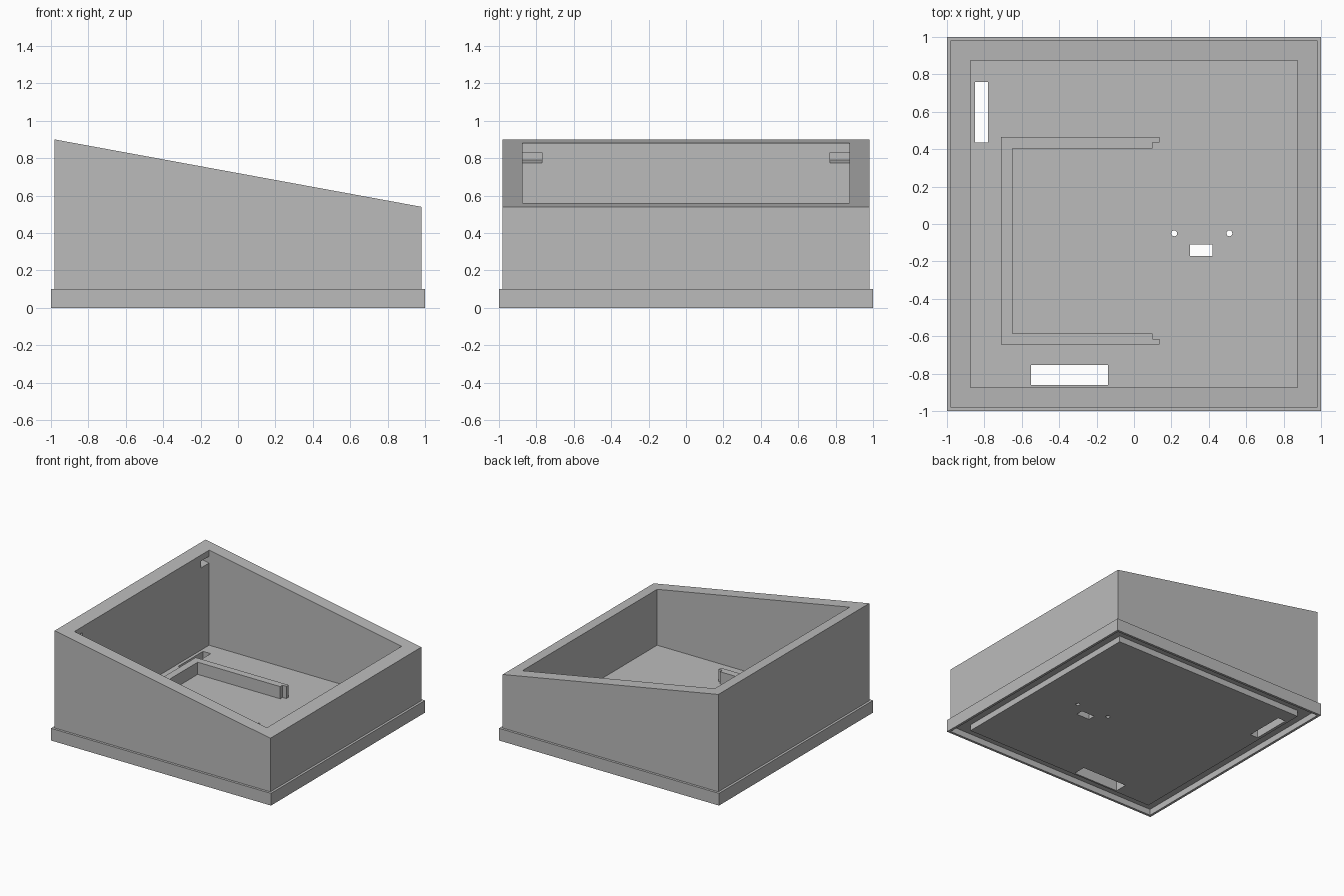
import bpy
import bmesh
import math

if "Cube" in bpy.data.objects:
    bpy.data.objects.remove(bpy.data.objects["Cube"], do_unlink=True)

grey = bpy.data.materials.new("plain grey")
grey.use_nodes = True
colour = (0.5, 0.5, 0.5, 1)
grey.diffuse_color = colour
grey.node_tree.nodes["Principled BSDF"].inputs["Base Color"].default_value = colour

FLOOR = 0.1
OUTER, INNER = 0.98, 0.875


def finish(name, bm):
    bmesh.ops.recalc_face_normals(bm, faces=bm.faces)
    mesh = bpy.data.meshes.new(name)
    bm.to_mesh(mesh)
    bm.free()
    mesh.materials.append(grey)
    ob = bpy.data.objects.new(name, mesh)
    bpy.context.collection.objects.link(ob)
    return ob


def prism(name, points, low, high, axis="z"):
    """Extrude a flat outline along z (xy outline) or y (xz outline)."""
    bm = bmesh.new()
    place = (lambda a, b, h: (a, b, h)) if axis == "z" else (lambda a, b, h: (a, h, b))
    bottom = [bm.verts.new(place(a, b, low)) for a, b in points]
    top = [bm.verts.new(place(a, b, high)) for a, b in points]
    bm.faces.new(bottom)
    bm.faces.new(top)
    for i in range(len(points)):
        j = (i + 1) % len(points)
        bm.faces.new((bottom[i], bottom[j], top[j], top[i]))
    return finish(name, bm)


def box(name, x0, x1, y0, y1, z0, z1):
    return prism(name, [(x0, y0), (x1, y0), (x1, y1), (x0, y1)], z0, z1)


def square_ring(name, outer, inner, low, top_at):
    """Square frame whose top height follows top_at(x)."""
    bm = bmesh.new()
    corners = [(-1, -1), (1, -1), (1, 1), (-1, 1)]
    loops = []
    for r, up in ((outer, False), (outer, True), (inner, True), (inner, False)):
        loops.append([bm.verts.new((r * x, r * y, top_at(r * x) if up else low))
                      for x, y in corners])
    for k in range(4):
        a, b = loops[k], loops[(k + 1) % 4]
        for i in range(4):
            j = (i + 1) % 4
            bm.faces.new((a[i], a[j], b[j], b[i]))
    return finish(name, bm)


def cut(target, cutters):
    bpy.context.view_layer.objects.active = target
    for c in cutters:
        c.hide_render = True
        mod = target.modifiers.new("cut", "BOOLEAN")
        mod.operation = "DIFFERENCE"
        mod.solver = "EXACT"
        mod.object = c
        bpy.ops.object.modifier_apply(modifier=mod.name)
        bpy.data.objects.remove(c, do_unlink=True)


# Base plate with a groove underneath, cable slots and two screw holes
base = box("base_plate", -1, 1, -1, 1, 0, FLOOR)
cutters = [square_ring("groove_cutter", OUTER, INNER, -0.05, lambda x: 0.05)]
for x0, x1, y0, y1 in ((-0.85, -0.78, 0.435, 0.76),
                       (-0.55, -0.14, -0.86, -0.755),
                       (0.3, 0.42, -0.17, -0.11)):
    cutters.append(box("slot_cutter", x0, x1, y0, y1, -0.1, 0.2))
for cx in (0.215, 0.51):
    circle = [(cx + 0.016 * math.cos(i * math.tau / 12),
               -0.05 + 0.016 * math.sin(i * math.tau / 12)) for i in range(12)]
    cutters.append(prism("hole_cutter", circle, -0.1, 0.2))
cut(base, cutters)

# Sloping case walls, open at the top
walls = square_ring("case_walls", OUTER, INNER, FLOOR, lambda x: 0.72 - 0.1837 * x)

# Slanted catch pockets inside the tall wall
pocket = [(-0.955, 0.79), (-0.84, 0.769), (-0.84, 0.824), (-0.955, 0.845)]
cut(walls, [prism("pocket_cutter", pocket, y0, y0 + 0.105, "y")
            for y0 in (-0.874, 0.769)])

# U-shaped holder rail with hooked tips on the floor
mid = -0.09
half = [(-0.71, 0.555), (0.135, 0.555), (0.135, 0.525),
        (0.1, 0.525), (0.1, 0.495), (-0.65, 0.495)]
outline = [(x, mid + d) for x, d in half] + [(x, mid - d) for x, d in reversed(half)]
prism("holder_rail", outline, FLOOR, 0.2)
